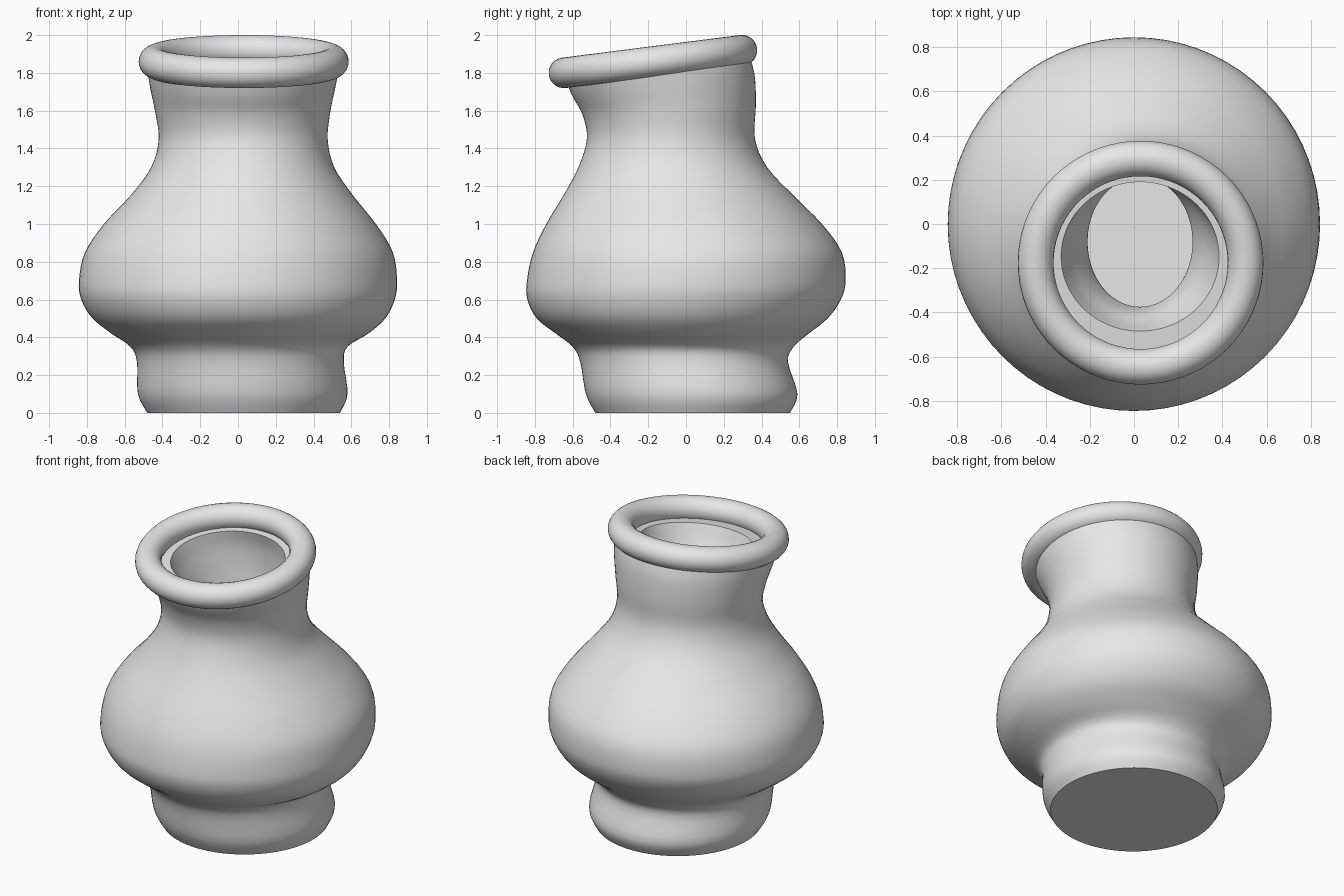
import bpy
import bmesh
import math
from mathutils import Vector

cube = bpy.data.objects.get("Cube")
if cube:
    bpy.data.objects.remove(cube, do_unlink=True)

SEGMENTS = 72
STEPS = 4
FLOOR = 0.2
LEAN = 0.127  # slope of the tilted mouth

clay = bpy.data.materials.new("light grey clay")
clay.use_nodes = True
clay.diffuse_color = (0.8, 0.8, 0.8, 1)
clay.node_tree.nodes["Principled BSDF"].inputs["Base Color"].default_value = (0.8, 0.8, 0.8, 1)

# Hand-thrown profile: height, left and right edges, front and back edges
PROFILE = [
    (0, -.48, .54, -.48, .55),
    (.1, -.53, .58, -.53, .59),
    (.27, -.535, .56, -.56, .54),
    (.35, -.57, .58, -.6, .57),
    (.42, -.67, .69, -.69, .65),
    (.5, -.77, .78, -.79, .75),
    (.6, -.83, .83, -.84, .82),
    (.7, -.842, .842, -.842, .845),
    (.85, -.81, .82, -.81, .825),
    (1, -.71, .73, -.74, .72),
    (1.15, -.57, .61, -.65, .57),
    (1.3, -.46, .51, -.57, .43),
    (1.45, -.42, .475, -.525, .365),
    (1.6, -.44, .49, -.545, .37),
    (1.72, -.465, .515, -.595, .365),
    (1.82, -.48, .535, -.635, .34),
]


def smooth_rows(rows):
    """Catmull-Rom curve through the profile rows."""
    result = []
    for i in range(len(rows) - 1):
        a, b, c, d = (rows[min(max(i + k, 0), len(rows) - 1)] for k in (-1, 0, 1, 2))
        for s in range(STEPS):
            t = s / STEPS
            result.append(tuple(
                q + t * (r - p) / 2 + t * t * (p - 2.5 * q + 2 * r - w / 2)
                + t ** 3 * (1.5 * (q - r) + (w - p) / 2)
                for p, q, r, w in zip(a, b, c, d)))
    result.append(rows[-1])
    return result


def add_ring(bm, row, inset_x=0, inset_y=0):
    z, left, right, front, back = row
    cx, cy = (left + right) / 2, (front + back) / 2
    rx, ry = (right - left) / 2 - inset_x, (back - front) / 2 - inset_y
    slope = LEAN * min(max((z - 1.45) / 0.3, 0), 1)
    ring = []
    for i in range(SEGMENTS):
        a = math.tau * i / SEGMENTS
        dy = ry * math.sin(a)
        ring.append(bm.verts.new((cx + rx * math.cos(a), cy + dy, z + slope * dy)))
    return ring


def finish(name, bm):
    bmesh.ops.recalc_face_normals(bm, faces=bm.faces)
    mesh = bpy.data.meshes.new(name)
    bm.to_mesh(mesh)
    bm.free()
    mesh.materials.append(clay)
    obj = bpy.data.objects.new(name, mesh)
    bpy.context.collection.objects.link(obj)
    bpy.ops.object.select_all(action='DESELECT')
    obj.select_set(True)
    bpy.context.view_layer.objects.active = obj
    bpy.ops.object.shade_smooth_by_angle(angle=math.radians(40))
    return obj


def bridge(bm, rings):
    for lower, upper in zip(rings, rings[1:]):
        for i in range(SEGMENTS):
            j = (i + 1) % SEGMENTS
            bm.faces.new((lower[i], lower[j], upper[j], upper[i]))


# Pot body: outer wall, mouth ledge, inner wall and floor in one skin
bm = bmesh.new()
rows = smooth_rows(PROFILE)
rings = [add_ring(bm, row) for row in rows]
for row in reversed(rows):
    if row[0] >= FLOOR:
        thin = min(max((row[0] - 1.5) / 0.32, 0), 1)
        rings.append(add_ring(bm, row, 0.21 - 0.06 * thin, 0.15))
bridge(bm, rings)
bm.faces.new(rings[0])
bm.faces.new(rings[-1])
finish("pot_body", bm)

# Rolled rim: a tilted coil resting on the mouth
bm = bmesh.new()
center = Vector((0.03, -0.175, 1.86))
major, minor = 0.475, 0.081
tilt = math.atan(LEAN)
coil = []
for k in range(24):
    b = math.tau * k / 24
    r, h = major + minor * math.cos(b), minor * math.sin(b)
    ring = []
    for i in range(SEGMENTS):
        a = math.tau * i / SEGMENTS
        x, y = r * math.cos(a), r * math.sin(a)
        ring.append(bm.verts.new(center + Vector((
            x, y * math.cos(tilt) - h * math.sin(tilt),
            y * math.sin(tilt) + h * math.cos(tilt)))))
    coil.append(ring)
bridge(bm, coil + coil[:1])
finish("rolled_rim", bm)
